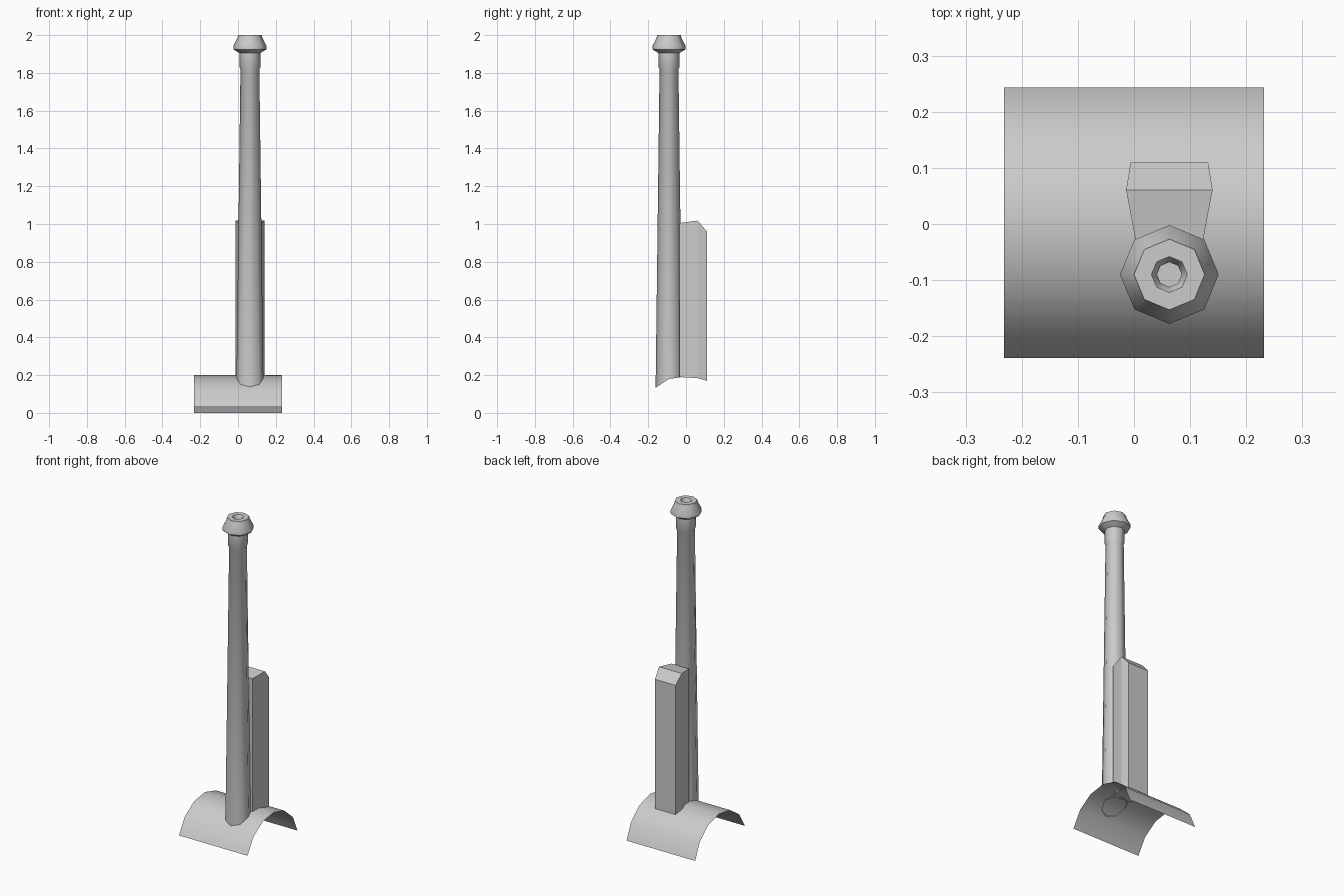
import bpy, bmesh, math

if "Cube" in bpy.data.objects:
    bpy.data.objects.remove(bpy.data.objects["Cube"])

CX, CY = 0.063, -0.09          # tube axis
X_HALF = 0.232

# Saddle cross-section: a six-segment arc, one lip shorter than the other
A0, A1, N = math.radians(-71.3), math.radians(78.5), 6
ARC = []
for i in range(N + 1):
    a = A0 + (A1 - A0) * i / N
    ARC.append((-0.002 + 0.25 * math.sin(a), -0.05 + 0.25 * math.cos(a)))
ARC[-1] = (0.243, 0.0)


def saddle_z(y):
    for (y0, z0), (y1, z1) in zip(ARC, ARC[1:]):
        if y0 <= y <= y1:
            return z0 + (z1 - z0) * (y - y0) / (y1 - y0)
    return 0.0


def make(name, verts, faces, smooth=None):
    bm = bmesh.new()
    vs = [bm.verts.new(v) for v in verts]
    for f in faces:
        bm.faces.new([vs[i] for i in f])
    bmesh.ops.recalc_face_normals(bm, faces=bm.faces)
    mesh = bpy.data.meshes.new(name)
    bm.to_mesh(mesh)
    bm.free()
    obj = bpy.data.objects.new(name, mesh)
    bpy.context.collection.objects.link(obj)
    if smooth:
        bpy.ops.object.select_all(action='DESELECT')
        obj.select_set(True)
        bpy.context.view_layer.objects.active = obj
        bpy.ops.object.shade_smooth_by_angle(angle=math.radians(smooth))
    return obj


def bridge(rings, n):
    return [(r * n + i, r * n + (i + 1) % n, (r + 1) * n + (i + 1) % n, (r + 1) * n + i)
            for r in range(rings - 1) for i in range(n)]


# Curved saddle sheet, open underneath
verts = [(x, y, z) for y, z in ARC for x in (-X_HALF, X_HALF)]
saddle = make("saddle", verts, [(2*i, 2*i+1, 2*i+3, 2*i+2) for i in range(N)], 40)
if saddle.data.polygons[N // 2].normal.z < 0:
    saddle.data.flip_normals()

# Tapered eight-sided tube with collar, flared rim and bore
PROFILE = [(0.071, None), (0.050, 1.82), (0.055, 1.83), (0.055, 1.905),
           (0.064, 1.91), (0.088, 1.925), (0.088, 1.943), (0.066, 1.985),
           (0.063, 2.0), (0.032, 2.0), (0.022, 1.98), (0.022, 1.94)]
verts = []
for r, z in PROFILE:
    for k in range(8):
        a = k * math.pi / 4
        x, y = CX + r * math.cos(a), CY + r * math.sin(a)
        verts.append((x, y, saddle_z(y) - 0.004 if z is None else z))
n_rings = len(PROFILE)
faces = bridge(n_rings, 8) + [tuple(range((n_rings - 1) * 8, n_rings * 8))]
make("tube", verts, faces, 46)

# Rear support block: six-sided plan, sloped top, foot fitted to the saddle
SIDE = [(0.059, -0.035, 1.005), (0.077, 0.061, 1.018), (0.069, 0.110, 0.962)]
plan = [(CX + w, y, z) for w, y, z in SIDE] + [(CX - w, y, z) for w, y, z in SIDE[::-1]]
verts = [(x, y, saddle_z(y) - 0.002) for x, y, z in plan] + plan
faces = bridge(2, 6) + [(6, 7, 10, 11), (7, 8, 9, 10)]
make("support_block", verts, faces)
